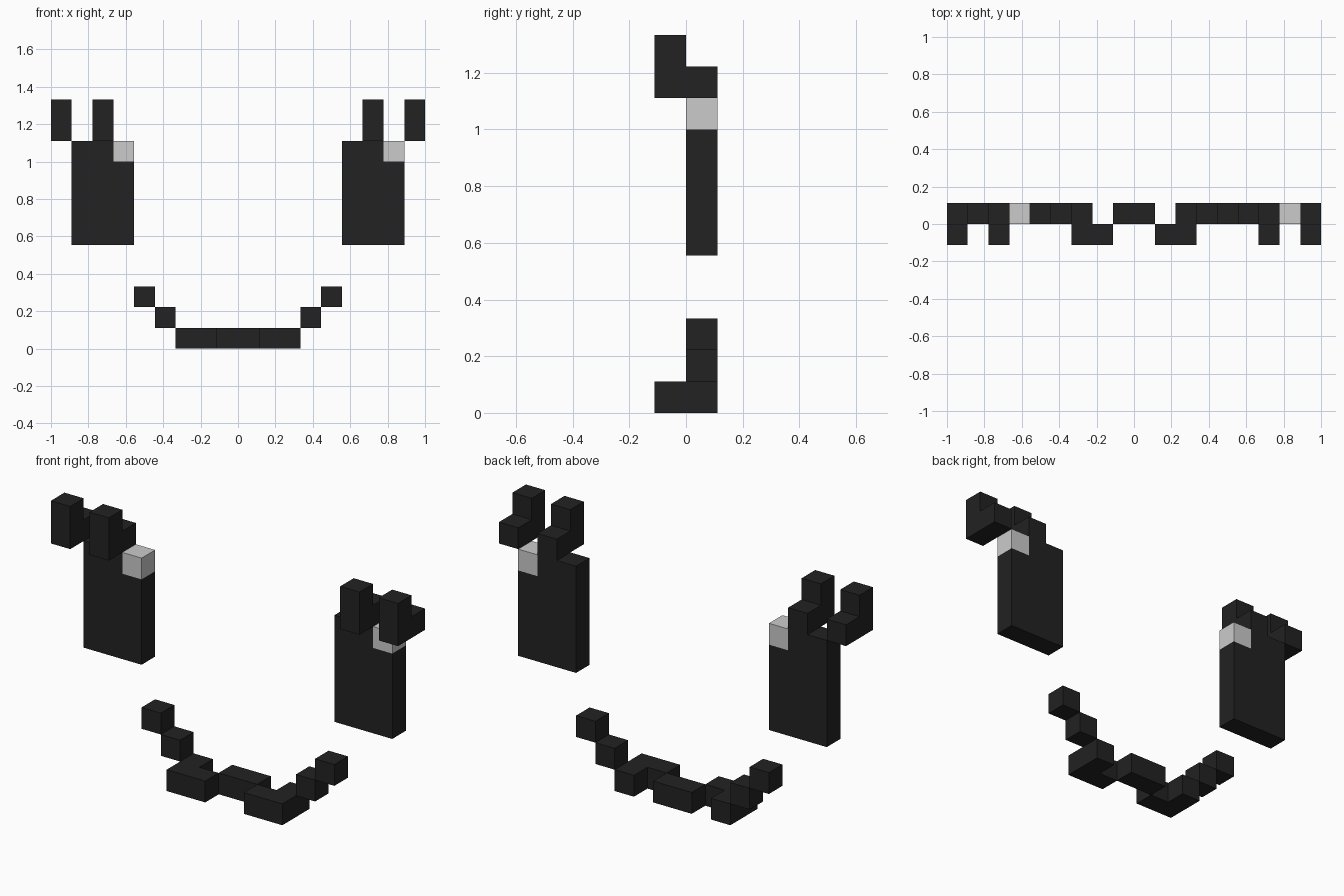
import bpy, bmesh
from mathutils import Vector

if "Cube" in bpy.data.objects:
    bpy.data.objects.remove(bpy.data.objects["Cube"])

U = 1 / 9  # one block


def material(name, value):
    m = bpy.data.materials.new(name)
    m.diffuse_color = (value, value, value, 1)
    m.use_nodes = True
    m.node_tree.nodes["Principled BSDF"].inputs["Base Color"].default_value = m.diffuse_color
    return m


BLACK = material("black", 0.016)
WHITE = material("light_grey", 0.6)


def prism(name, profile, axis, start, end, mat):
    """Extrude a 2D profile (in block units) along the given axis."""
    bm = bmesh.new()

    def place(a, b):
        co = [a, b]
        co.insert(axis, start)
        return Vector(co) * U

    face = bm.faces.new([bm.verts.new(place(a, b)) for a, b in profile])
    shift = Vector((0, 0, 0))
    shift[axis] = (end - start) * U
    ext = bmesh.ops.extrude_face_region(bm, geom=[face], use_keep_orig=True)
    verts = [v for v in ext["geom"] if isinstance(v, bmesh.types.BMVert)]
    bmesh.ops.translate(bm, verts=verts, vec=shift)
    bmesh.ops.recalc_face_normals(bm, faces=bm.faces)
    mesh = bpy.data.meshes.new(name)
    bm.to_mesh(mesh)
    bm.free()
    mesh.materials.append(mat)
    obj = bpy.data.objects.new(name, mesh)
    bpy.context.collection.objects.link(obj)
    return obj


def rect(a0, a1, b0, b1):
    return [(a0, b0), (a1, b0), (a1, b1), (a0, b1)]


# Eyes: notched body with a highlight block in the +x upper corner
for side, x in (("left", -8), ("right", 5)):
    body = [(x, 5), (x + 3, 5), (x + 3, 9), (x + 2, 9), (x + 2, 10), (x, 10)]
    prism(side + "_eye", body, 1, 0, 1, BLACK)
    prism(side + "_eye_highlight", rect(x + 2, x + 3, 9, 10), 1, 0, 1, WHITE)

# Eyelashes: stepped profile, tall in front and short behind
lash = [(-1, 10), (1, 10), (1, 11), (0, 11), (0, 12), (-1, 12)]
for name, x in (("left_outer", -9), ("left_inner", -7),
                ("right_inner", 6), ("right_outer", 8)):
    prism(name + "_eyelash", lash, 0, x, x + 1, BLACK)

# Smile: centre bar, mirrored corner pieces and rising steps
prism("mouth_centre", rect(-1, 1, 0, 1), 1, 0, 1, BLACK)
corner = [(1, -1), (3, -1), (3, 1), (2, 1), (2, 0), (1, 0)]
for side, s in (("left", -1), ("right", 1)):
    prism(side + "_mouth_corner", [(s * x, y) for x, y in corner], 2, 0, 1, BLACK)
    for i in (1, 2):
        prism(f"{side}_mouth_step_{i}", rect(s * (2 + i), s * (3 + i), i, i + 1),
              1, 0, 1, BLACK)
